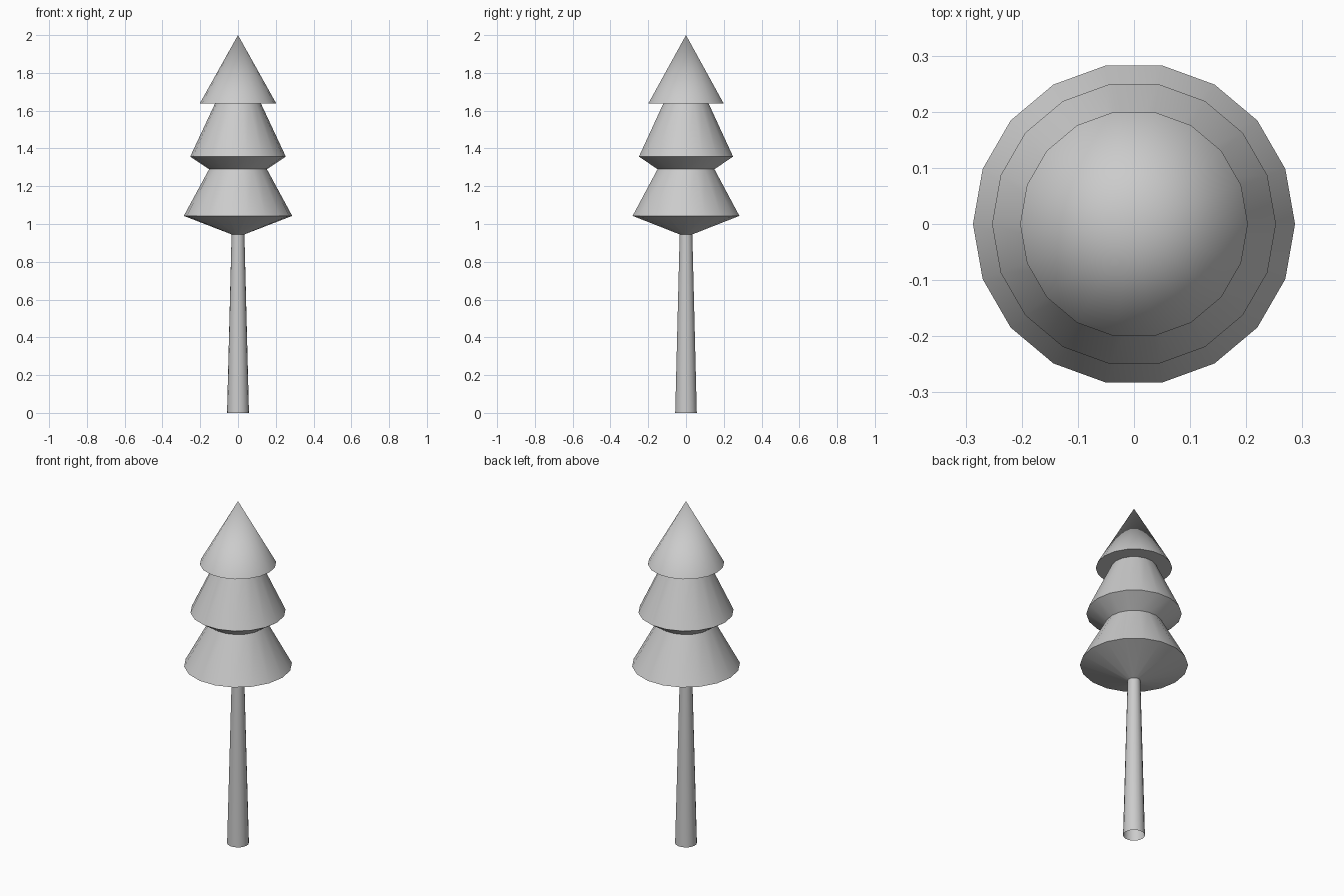
import bpy, bmesh, math

if "Cube" in bpy.data.objects:
    bpy.data.objects.remove(bpy.data.objects["Cube"])

SIDES = 18


def lathe(name, profile):
    """Revolve (radius, z) points around z; a zero radius closes to a point."""
    bm = bmesh.new()
    rings = []
    for r, z in profile:
        if r == 0:
            rings.append([bm.verts.new((0, 0, z))] * SIDES)
        else:
            rings.append([bm.verts.new((r * math.cos(2 * math.pi * i / SIDES),
                                        r * math.sin(2 * math.pi * i / SIDES), z))
                          for i in range(SIDES)])
    for low, high in zip(rings, rings[1:]):
        for i in range(SIDES):
            j = (i + 1) % SIDES
            corners = dict.fromkeys((low[i], low[j], high[j], high[i]))
            bm.faces.new(list(corners))
    mesh = bpy.data.meshes.new(name)
    bm.to_mesh(mesh)
    bm.free()
    obj = bpy.data.objects.new(name, mesh)
    bpy.context.collection.objects.link(obj)
    bpy.ops.object.select_all(action='DESELECT')
    obj.select_set(True)
    bpy.context.view_layer.objects.active = obj
    bpy.ops.object.shade_smooth_by_angle(angle=math.radians(30))
    return obj


# tapered trunk, open at the bottom
lathe("trunk", [(0.058, 0), (0.034, 0.945)])

# three stacked tiers of foliage
lathe("foliage", [(0.034, 0.945), (0.287, 1.043),   # lowest tier
                  (0.153, 1.29), (0.253, 1.357),    # middle tier
                  (0.122, 1.637), (0.203, 1.637),   # top tier
                  (0, 2.0)])
